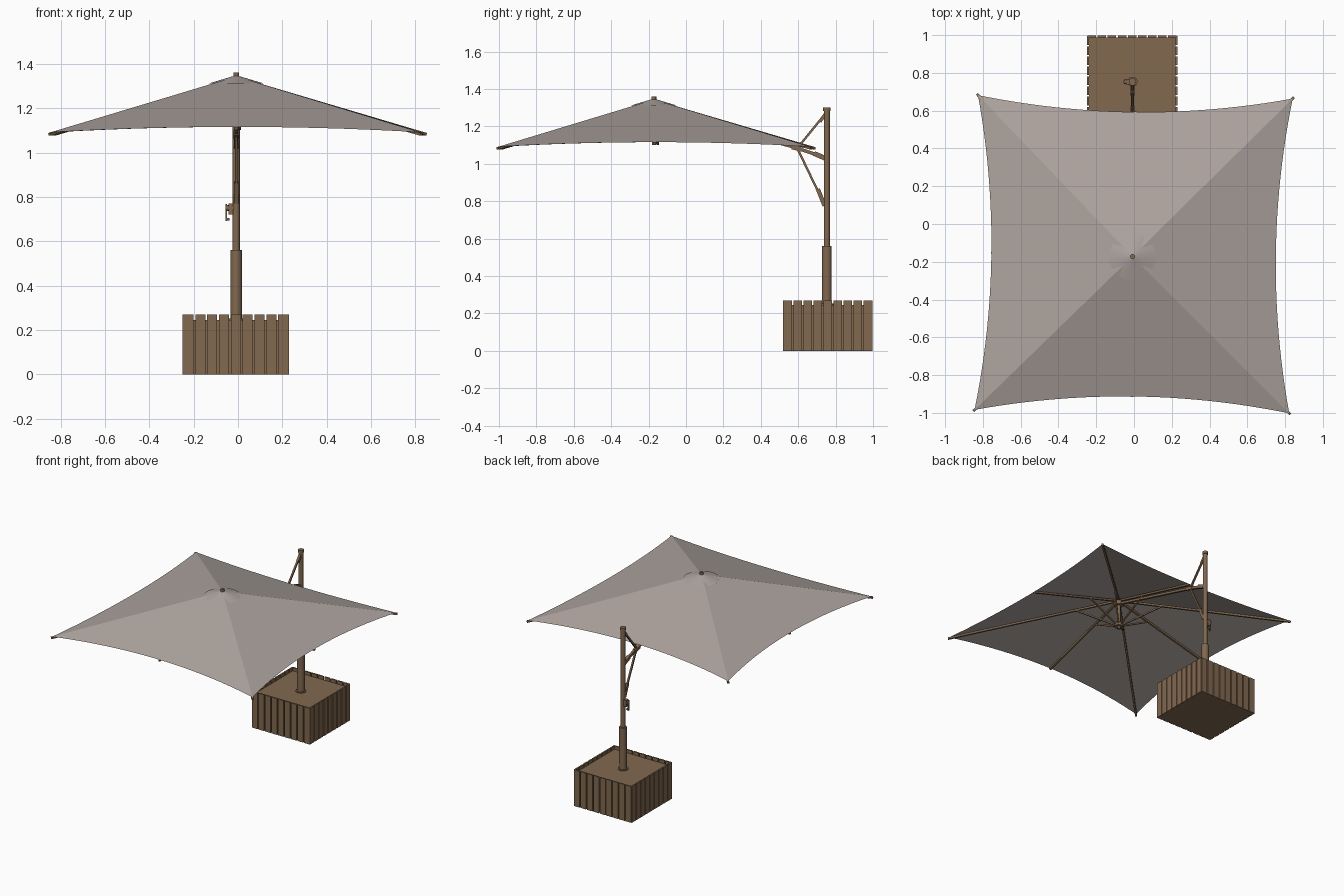
import bpy, bmesh, math
from mathutils import Vector, Matrix

if "Cube" in bpy.data.objects:
    bpy.data.objects.remove(bpy.data.objects["Cube"], do_unlink=True)


def material(name, rgb):
    m = bpy.data.materials.new(name)
    m.use_nodes = True
    m.diffuse_color = (*rgb, 1)
    m.node_tree.nodes["Principled BSDF"].inputs["Base Color"].default_value = (*rgb, 1)
    return m


WOOD = material("warm brown", (0.22, 0.138, 0.078))
CLOTH = material("taupe fabric", (0.42, 0.37, 0.345))


def finish(name, bm, mat, smooth=False):
    mesh = bpy.data.meshes.new(name)
    bm.to_mesh(mesh)
    bm.free()
    mesh.materials.append(mat)
    ob = bpy.data.objects.new(name, mesh)
    bpy.context.collection.objects.link(ob)
    if smooth:
        bpy.ops.object.select_all(action="DESELECT")
        ob.select_set(True)
        bpy.context.view_layer.objects.active = ob
        bpy.ops.object.shade_smooth_by_angle(angle=math.radians(35))
    return ob


def add_box(bm, center, size):
    bmesh.ops.create_cube(bm, size=1, matrix=Matrix.Translation(center) @ Matrix.Diagonal((*size, 1)))


def add_beam(bm, a, b, width, height):
    # Rectangular bar from a to b
    a, b = Vector(a), Vector(b)
    d = b - a
    side = Vector((0, 0, 1)).cross(d).normalized()
    up = d.normalized().cross(side)
    rot = Matrix((side, up, d.normalized())).transposed().to_4x4()
    bmesh.ops.create_cube(bm, size=1, matrix=Matrix.Translation((a + b) / 2) @ rot
                          @ Matrix.Diagonal((width, height, d.length, 1)))


def add_tube(bm, a, b, r1, r2=None, sides=24):
    # Round bar or cone from a to b
    a, b = Vector(a), Vector(b)
    d = b - a
    bmesh.ops.create_cone(bm, cap_ends=True, segments=sides, radius1=r1,
                          radius2=r1 if r2 is None else r2, depth=d.length,
                          matrix=Matrix.Translation((a + b) / 2) @ d.to_track_quat("Z", "Y").to_matrix().to_4x4())


# Planter base: solid core with upright planks on all four sides
BX, BY, HALF, TOP = -0.01, 0.758, 0.24, 0.27
THICK, COUNT, GAP = 0.011, 9, 0.008
bm = bmesh.new()
core = 2 * (HALF - THICK)
add_box(bm, (BX, BY, 0.123), (core, core, 0.246))
finish("base_core", bm, WOOD)

bm = bmesh.new()
pitch = 2 * HALF / COUNT
for i in range(COUNT):
    u = -HALF + pitch * (i + 0.5)
    for s in (-1, 1):
        off = s * (HALF - THICK / 2)
        add_box(bm, (BX + u, BY + off, TOP / 2), (pitch - GAP, THICK, TOP))
        add_box(bm, (BX + off, BY + u, TOP / 2), (THICK, pitch - GAP, TOP))
finish("base_planks", bm, WOOD)

# Mast
MX, MY = -0.008, 0.753
bm = bmesh.new()
for z1, z2, r in ((0.24, 0.252, 0.036), (0.24, 0.56, 0.026),
                  (0.56, 1.29, 0.0165), (1.283, 1.302, 0.02)):
    add_tube(bm, (MX, MY, z1), (MX, MY, z2), r)
finish("mast", bm, WOOD, True)

# Crank on the right side of the mast
bm = bmesh.new()
add_tube(bm, (MX, MY, 0.75), (MX - 0.045, MY, 0.75), 0.013, sides=16)
add_box(bm, (MX - 0.025, MY, 0.745), (0.02, 0.03, 0.05))
add_box(bm, (MX - 0.044, MY, 0.73), (0.007, 0.014, 0.075))
add_tube(bm, (MX - 0.046, MY, 0.7), (MX - 0.03, MY, 0.7), 0.006, sides=12)
finish("crank", bm, WOOD, True)

# Canopy: four flat panels with edges curving inward
CENTER = Vector((-0.002, -0.16, 0))
SPIN = Matrix.Rotation(math.radians(-0.63), 3, "Z")
APEX = Vector((-0.008, -0.172, 1.343))
CORNER, MIDDLE, SLOPE, STEPS = 0.833, 0.753, 0.302, 24


def edge_point(side, t):
    m = MIDDLE + (CORNER - MIDDLE) * t * t
    p = Matrix.Rotation(side * math.pi / 2, 3, "Z") @ Vector((t * CORNER, -m, 0))
    return CENTER + SPIN @ p + Vector((0, 0, APEX.z - SLOPE * m))


bm = bmesh.new()
tip = bm.verts.new(APEX)
for side in range(4):
    row = [bm.verts.new(edge_point(side, -1 + 2 * i / STEPS)) for i in range(STEPS + 1)]
    for a, b in zip(row, row[1:]):
        bm.faces.new((tip, a, b))
bmesh.ops.remove_doubles(bm, verts=bm.verts, dist=0.0005)
finish("canopy", bm, CLOTH)

# Vent cap and finial
bm = bmesh.new()
bmesh.ops.create_cone(bm, cap_ends=False, segments=32, radius1=0.125, radius2=0.005, depth=0.036,
                      matrix=Matrix.Translation((APEX.x, APEX.y, 1.329)))
finish("vent_cap", bm, CLOTH, True)

bm = bmesh.new()
add_tube(bm, (APEX.x, APEX.y, 1.335), (APEX.x, APEX.y, 1.361), 0.013)
finish("finial", bm, WOOD, True)

# Ribs to the corners and edge middles, each with a short strut
ribs, struts = bmesh.new(), bmesh.new()
drop = Vector((0, 0, 0.011))
start = APEX - Vector((0, 0, 0.02))
runner = Vector((APEX.x, APEX.y, 1.13))
for side in range(4):
    for t in (0, 1):
        end = edge_point(side, t) - drop * 0.7
        out = (end - start).normalized()
        add_beam(ribs, start + out * 0.02, end + out * 0.008 * t, 0.014, 0.013)
        joint = start.lerp(end, 0.34 if t == 0 else 0.25) - drop * 0.3
        flat = Vector((out.x, out.y, 0)).normalized()
        add_beam(struts, runner + flat * 0.02, joint, 0.01, 0.01)
finish("ribs", ribs, WOOD)
finish("rib_struts", struts, WOOD)

# Centre pole with upper hub and runner
bm = bmesh.new()
for z1, z2, r in ((1.10, 1.33, 0.011), (1.285, 1.315, 0.032), (1.117, 1.143, 0.03)):
    add_tube(bm, (APEX.x, APEX.y, z1), (APEX.x, APEX.y, z2), r)
finish("hub", bm, WOOD, True)

# Cantilever arm and its braces to the mast
elbow = Vector((MX, 0.595, 1.083))
bm = bmesh.new()
add_beam(bm, (MX, MY - 0.01, 1.033), elbow, 0.016, 0.018)
add_beam(bm, elbow, (APEX.x, APEX.y, 1.3), 0.016, 0.016)
add_beam(bm, (MX, MY - 0.01, 1.03), (MX, 0.685, 1.055), 0.022, 0.026)
finish("cantilever_arm", bm, WOOD)

bm = bmesh.new()
add_beam(bm, (MX, MY - 0.008, 1.268), elbow, 0.012, 0.012)
add_beam(bm, (MX, MY - 0.01, 0.775), elbow, 0.012, 0.012)
add_beam(bm, (MX, MY - 0.012, 0.775), (MX, 0.705, 0.865), 0.02, 0.022)
add_beam(bm, (MX, MY - 0.008, 1.265), (MX, 0.715, 1.225), 0.018, 0.018)
add_beam(bm, elbow + Vector((0, 0.025, -0.008)), elbow - Vector((0, 0.03, -0.006)), 0.024, 0.022)
finish("arm_braces", bm, WOOD)
